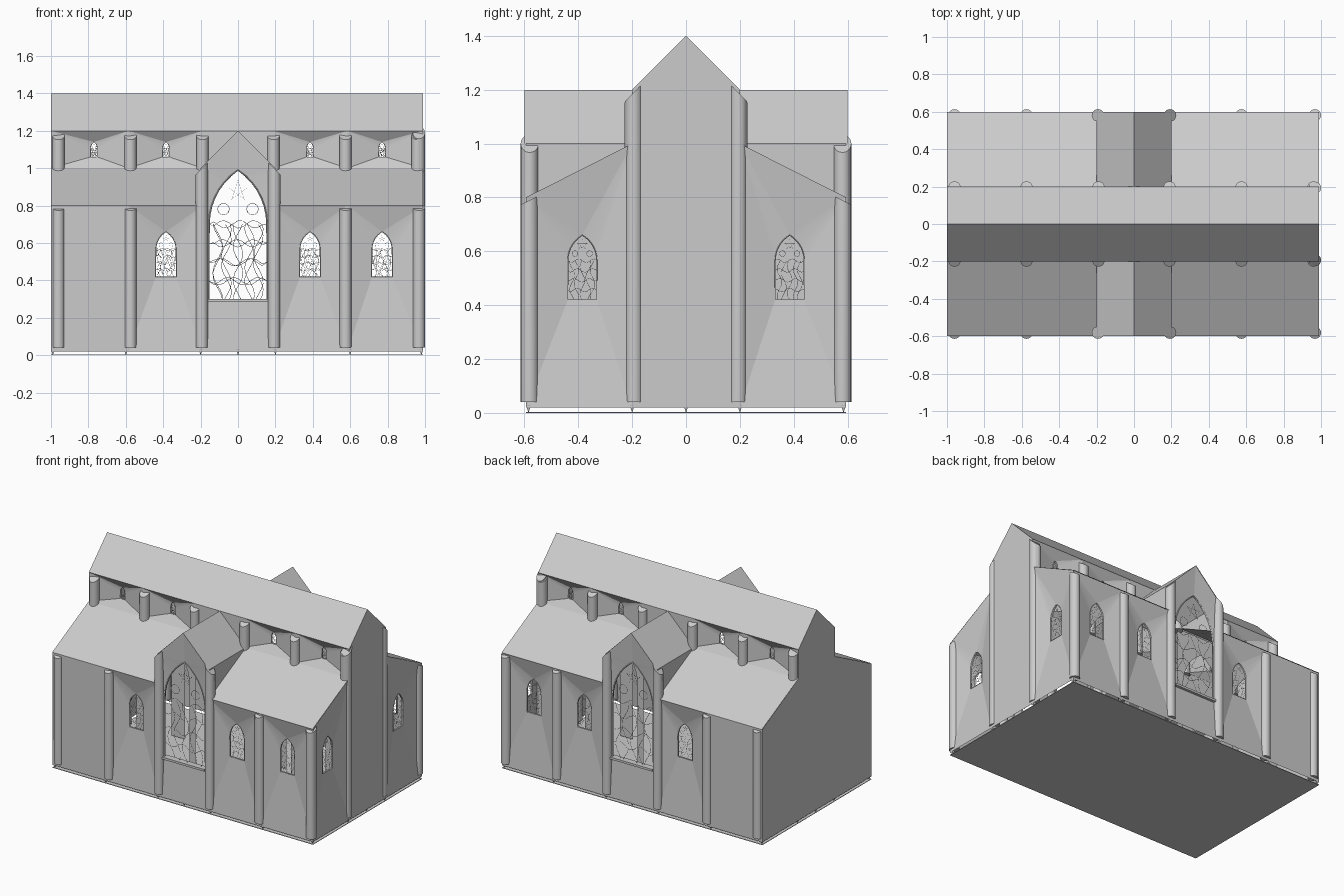
import bpy, bmesh, math, random
from mathutils import Vector

if "Cube" in bpy.data.objects:
    bpy.data.objects.remove(bpy.data.objects["Cube"])

random.seed(4)
L, R, Y, N, BASE = -1.0, 0.99, 0.595, 0.2, 0.02   # left end, right end, aisle wall, nave wall, wall foot


def make(name, verts, faces):
    me = bpy.data.meshes.new(name)
    me.from_pydata([tuple(v) for v in verts], [], faces)
    bm = bmesh.new()
    bm.from_mesh(me)
    bmesh.ops.remove_doubles(bm, verts=bm.verts, dist=0.0005)
    bmesh.ops.recalc_face_normals(bm, faces=bm.faces)
    bm.to_mesh(me)
    bm.free()
    ob = bpy.data.objects.new(name, me)
    bpy.context.collection.objects.link(ob)
    return ob


def side(s, y):      # maps (u, z, depth) onto a long wall
    return lambda u, z, d=0: (u, s * (y - d), z)


def end(u, z, d=0):  # maps onto the right-hand end wall
    return (R - d, u, z)


def arch(c, hw, z0, zs, za, n=7):
    """Pointed arch outline: bottom right, right arc up to apex, left arc down, bottom left."""
    h = za - zs
    r = (h * h + hw * hw) / (2 * hw)
    a = math.asin(min(1, h / r))
    if r < hw:
        a = math.pi / 2
    arc = [(hw - r + r * math.cos(a * i / n), zs + r * math.sin(a * i / n)) for i in range(n + 1)]
    arc[-1] = (0, za)
    right = [(hw, z0)] + arc
    left = [(-x, z) for x, z in reversed(right[:-1])]
    return [(c + x, z) for x, z in right + left]


def lines(name, P, depth, paths, thick):
    cu = bpy.data.curves.new(name, 'CURVE')
    cu.dimensions = '3D'
    cu.bevel_depth = thick
    cu.bevel_resolution = 0
    for pts, closed in paths:
        sp = cu.splines.new('POLY')
        sp.points.add(len(pts) - 1)
        for p, (u, z) in zip(sp.points, pts):
            p.co = (*P(u, z, depth), 1)
        sp.use_cyclic_u = closed
    ob = bpy.data.objects.new(name, cu)
    bpy.context.collection.objects.link(ob)


def ring(cx, cz, r, n=14, step=1, turn=math.pi / 2):
    return ([(cx + r * math.cos(turn + 2 * math.pi * i * step / n),
              cz + r * math.sin(turn + 2 * math.pi * i * step / n)) for i in range(n)], True)


def window_panel(name, P, corners, win, depth, peak=None):
    """Wall bay splayed inwards to a pointed window, with frame and leaded tracery."""
    c, hw, z0, zs, za = win
    w = arch(*win)
    n = len(w)
    m = n // 2
    verts = [P(*q) for q in corners] + [P(u, z, depth) for u, z in w]
    bl, br, tr, tl, k = 0, 1, 2, 3, 4
    faces = [(bl, br, k, k + n - 1), (br, tr, k + 1, k), (tl, bl, k + n - 1, k + n - 2)]
    faces += [(tr, k + i + 1, k + i) for i in range(1, m)]
    faces += [(tl, k + i + 1, k + i) for i in range(m, n - 2)]
    if peak:
        verts.append(P(*peak))
        p = len(verts) - 1
        faces += [(tr, p, k + m), (p, tl, k + m)]
    else:
        faces.append((tl, tr, k + m))
    # short reveal behind the splay
    b = len(verts)
    verts += [P(u, z, depth + 0.012) for u, z in w]
    faces += [(k + i, k + (i + 1) % n, b + (i + 1) % n, b + i) for i in range(n)]
    make(name, verts, faces)
    # tracery: star, roundels and flowing lead lines
    h = za - z0
    paths = [ring(c, zs + 0.62 * (za - zs), hw * 0.36, 5, 2)]
    paths += [ring(c + s * hw * 0.5, zs + 0.28 * (za - zs), hw * 0.2) for s in (-1, 1)]
    for f in (-0.7, -0.4, 0, 0.4, 0.7):
        ph = random.uniform(0, 6)
        paths.append(([(c + hw * (f + 0.17 * math.sin(ph + 9 * t / 14)), z0 + (zs - z0) * t / 14)
                       for t in range(15)], False))
    for f in (0.25, 0.5, 0.75, 1):
        ph = random.uniform(0, 6)
        paths.append(([(c + hw * t / 6, z0 + (zs - z0) * f + 0.03 * h * math.sin(ph + t) * (abs(t) < 6))
                       for t in range(-6, 7)], False))
    lines(name + "_tracery", P, depth + 0.006, paths, 0.0055 * hw + 0.0004)
    lines(name + "_frame", P, depth, [(w, True)], 0.02 * hw + 0.001)


def column(name, x, y, z0, z1, gx=0.0, gy=0.0, r=0.033, n=20):
    """Round shaft with a slanted top that follows the roof slope."""
    ang = [2 * math.pi * i / n for i in range(n)]
    off = [(r * math.cos(a), r * math.sin(a)) for a in ang]
    verts = [(x + u, y + v, z0) for u, v in off] + [(x + u, y + v, z1 + gx * u + gy * v) for u, v in off]
    faces = [(i, (i + 1) % n, n + (i + 1) % n, n + i) for i in range(n)]
    faces += [tuple(range(n)), tuple(range(n, 2 * n))]
    ob = make(name, verts, faces)
    for f in ob.data.polygons:
        f.use_smooth = len(f.vertices) == 4


# floor plate and small wedge feet around the edge
make("floor", [(x, y, z) for z in (0, 0.004) for x, y in ((L, -Y), (R, -Y), (R, Y), (L, Y))],
     [(0, 1, 2, 3), (4, 5, 6, 7), (0, 1, 5, 4), (1, 2, 6, 5), (2, 3, 7, 6), (3, 0, 4, 7)])


def foot(x, y):
    q = 0.01
    make("wall_foot", [(x - q, y - q, 0.03), (x + q, y - q, 0.03), (x + q, y + q, 0.03), (x - q, y + q, 0.03),
                       (x, y, 0)], [(0, 1, 2, 3), (0, 1, 4), (1, 2, 4), (2, 3, 4), (3, 0, 4)])


for x in (L + .01, -0.6, -0.2, 0, 0.2, 0.6, R - .01):
    for s in (-1, 1):
        foot(x, s * (Y - 0.01))
for x in (L + .01, R - .01):
    for y in (-0.2, 0, 0.2):
        foot(x, y)

# nave roof and gable end walls
make("nave_roof", [(x, y, z) for x in (L, R) for y, z in ((-N, 1.2), (0, 1.4), (N, 1.2))],
     [(0, 1, 4, 3), (1, 2, 5, 4)])
for x in (L, R):
    make("nave_end_wall", [(x, -N, BASE), (x, N, BASE), (x, N, 1.2), (x, 0, 1.4), (x, -N, 1.2)], [(0, 1, 2, 3, 4)])

# transept roof
for s in (-1, 1):
    make("transept_roof", [(x, s * y, z) for y in (N, Y + .005) for x, z in ((-0.2, 1.0), (0, 1.2), (0.2, 1.0))],
         [(0, 1, 4, 3), (1, 2, 5, 4)])

bays = [(L, -0.585), (-0.585, -0.19), (0.19, 0.585), (0.585, R)]
centres = [-0.77, -0.385, 0.385, 0.77]
for s in (-1, 1):
    outer, upper = side(s, Y), side(s, N)
    # transept gable wall with the great window and its sill
    window_panel("transept_wall", outer, [(-0.2, BASE), (0.2, BASE), (0.2, 1.0), (-0.2, 1.0)],
                 (0, 0.155, 0.295, 0.70, 0.99), 0.015, (0, 1.2))
    make("great_window_sill", [outer(u, z, d) for d in (-0.004, 0.04) for u, z in
                               ((-0.16, 0.285), (0.16, 0.285), (0.16, 0.3), (-0.16, 0.3))],
         [(0, 1, 2, 3), (4, 5, 6, 7), (0, 1, 5, 4), (1, 2, 6, 5), (2, 3, 7, 6), (3, 0, 4, 7)])
    for i, ((a, b), c) in enumerate(zip(bays, centres)):
        # aisle bay (the far left one is blank)
        rect = [(a, BASE), (b, BASE), (b, 0.8), (a, 0.8)]
        if i:
            window_panel("aisle_wall", outer, rect, (c, 0.054, 0.42, 0.565, 0.66), 0.035)
        else:
            make("blank_aisle_wall", [outer(*q) for q in rect], [(0, 1, 2, 3)])
        # clerestory bay
        window_panel("clerestory_wall", upper, [(a, 1.0), (b, 1.0), (b, 1.2), (a, 1.2)],
                     (c, 0.018, 1.06, 1.105, 1.14), 0.04)
        # inner arcade with a pointed opening
        w = arch((a + b) / 2, 0.15, BASE, 0.62, 0.88)
        poly = [(b, BASE)] + [(b, 1.0), (a, 1.0), (a, BASE)] + w[::-1]
        make("arcade", [side(s, 0.19)(*q) for q in poly], [tuple(range(len(poly)))])
    for a, b in ((L, -0.2), (0.2, R)):
        make("aisle_roof", [(a, s * (Y + .005), 0.8), (b, s * (Y + .005), 0.8), (b, s * N, 1.0), (a, s * N, 1.0)],
             [(0, 1, 2, 3)])
    for t in (-1, 1):
        # transept cheek above the aisle roof, and nave wall beside the transept gable
        make("transept_cheek", [(t * 0.2, s * Y, 0.8), (t * 0.2, s * Y, 1.0), (t * 0.2, s * N, 1.0)], [(0, 1, 2)])
        make("crossing_spandrel", [(t * 0.2, s * N, 1.0), (t * 0.2, s * N, 1.2), (0, s * N, 1.2)], [(0, 1, 2)])
    # aisle end walls: plain on the left, windowed on the right
    make("left_aisle_end_wall", [(L, s * N, BASE), (L, s * Y, BASE), (L, s * Y, 0.8), (L, s * N, 1.0)], [(0, 1, 2, 3)])
    window_panel("right_aisle_end_wall", lambda u, z, d=0: end(s * u, z, d),
                 [(N, BASE), (Y, BASE), (Y, 0.8), (N, 1.0)], (0.385, 0.054, 0.42, 0.565, 0.66), 0.035)
    # columns
    for x in (-0.96, -0.575, 0.575, 0.967):
        column("aisle_column", x, s * 0.581, 0.04, 0.79, 0, -0.5 * s)
    for x in (-0.96, -0.575, -0.19, 0.19, 0.575, 0.96):
        column("clerestory_column", x, s * 0.195, 0.98, 1.175, 0, -0.7 * s)
    for t in (-1, 1):
        column("transept_column", t * 0.193, s * 0.581, 0.04, 1.0, -t)
    column("end_column", 0.967, s * 0.193, 0.04, 1.19, 0, -s)
